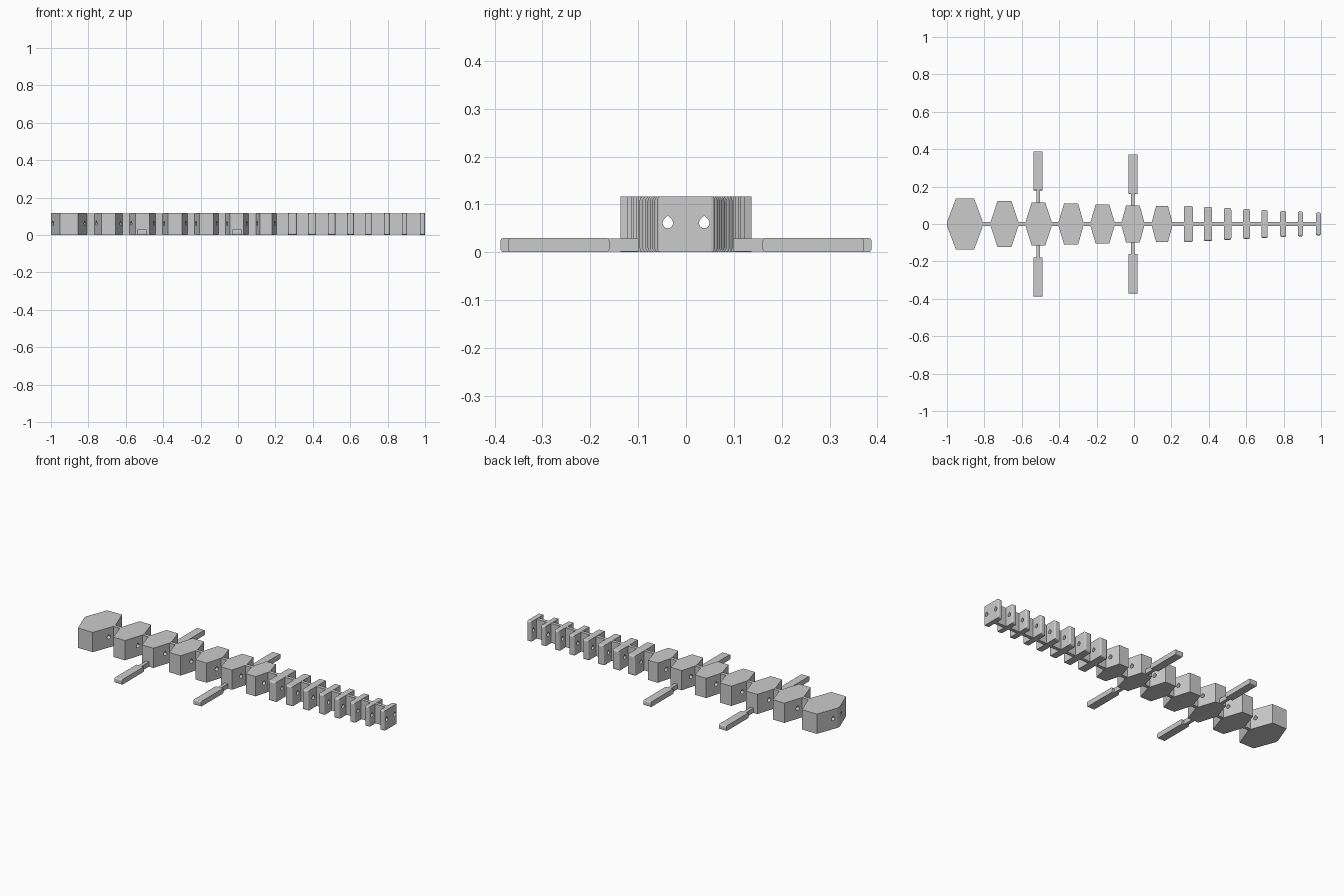
import bpy, bmesh, math
from mathutils import Vector

if "Cube" in bpy.data.objects:
    bpy.data.objects.remove(bpy.data.objects["Cube"])

HEIGHT = 0.117
SPINE_HALF = 0.01

grey = bpy.data.materials.new("light_grey")
grey.use_nodes = True
colour = (0.6, 0.6, 0.6, 1)
grey.diffuse_color = colour
grey.node_tree.nodes["Principled BSDF"].inputs["Base Color"].default_value = colour


def finish(name, bm):
    bmesh.ops.recalc_face_normals(bm, faces=bm.faces)
    mesh = bpy.data.meshes.new(name)
    bm.to_mesh(mesh)
    bm.free()
    mesh.materials.append(grey)
    obj = bpy.data.objects.new(name, mesh)
    bpy.context.collection.objects.link(obj)
    return obj


def extrude(bm, points, direction):
    """Prism from a closed outline."""
    face = bm.faces.new([bm.verts.new(p) for p in points])
    new = bmesh.ops.extrude_face_region(bm, geom=[face], use_keep_orig=True)
    verts = [g for g in new["geom"] if isinstance(g, bmesh.types.BMVert)]
    bmesh.ops.translate(bm, verts=verts, vec=Vector(direction))


def box(name, x, y, z, round_axes="", radius=0.0):
    """Box from ranges; edges along the given axes are rounded."""
    bm = bmesh.new()
    corners = [(x[0], y[0]), (x[1], y[0]), (x[1], y[1]), (x[0], y[1])]
    extrude(bm, [(a, b, z[0]) for a, b in corners], (0, 0, z[1] - z[0]))
    chosen = []
    for e in bm.edges:
        d = e.verts[0].co - e.verts[1].co
        if "xyz"[max(range(3), key=lambda i: abs(d[i]))] in round_axes:
            chosen.append(e)
    if chosen:
        bmesh.ops.bevel(bm, geom=chosen, offset=radius, segments=3,
                        profile=0.5, affect='EDGES')
    return finish(name, bm)


# Two teardrop channels that run the length of the body
bm = bmesh.new()
for side in (-1, 1):
    outline = []
    for i in range(13):
        a = math.radians(140 + 260 * i / 12)
        outline.append((-1.1, side * 0.038 + 0.011 * math.cos(a),
                        0.061 + 0.011 * math.sin(a)))
    outline.append((-1.1, side * 0.038, 0.077))
    extrude(bm, outline, (2.2, 0, 0))
cutter = finish("channel_cutter", bm)
cutter.hide_render = True
cutter.display_type = 'WIRE'
cutter.hide_set(True)


def drill(obj):
    mod = obj.modifiers.new("channels", 'BOOLEAN')
    mod.operation = 'DIFFERENCE'
    mod.solver = 'EXACT'
    mod.object = cutter


# Body segments: x start, flat start, flat end, x end, half width
body = [
    (-1.0, -0.952, -0.855, -0.808, 0.137),
    (-0.767, -0.73, -0.655, -0.618, 0.123),
    (-0.58, -0.547, -0.474, -0.44, 0.115),
    (-0.404, -0.374, -0.299, -0.27, 0.11),
    (-0.233, -0.205, -0.132, -0.104, 0.105),
    (-0.067, -0.042, 0.03, 0.055, 0.1),
    (0.095, 0.118, 0.182, 0.205, 0.095),
]
for n, (x0, f0, f1, x1, w) in enumerate(body, 1):
    s = SPINE_HALF
    bm = bmesh.new()
    outline = [(x0, -s), (f0, -w), (f1, -w), (x1, -s),
               (x1, s), (f1, w), (f0, w), (x0, s)]
    extrude(bm, [(x, y, 0) for x, y in outline], (0, 0, HEIGHT))
    drill(finish(f"body_segment_{n}", bm))

# Tail plates: centre x, thickness, half width
tail = [(0.291, 0.048, 0.097), (0.396, 0.044, 0.091), (0.5, 0.04, 0.085),
        (0.602, 0.037, 0.08), (0.698, 0.034, 0.075), (0.797, 0.032, 0.07),
        (0.89, 0.029, 0.066), (0.986, 0.028, 0.061)]
for n, (x, t, w) in enumerate(tail, 1):
    drill(box(f"tail_plate_{n}", (x - t / 2, x + t / 2), (-w, w),
              (0, HEIGHT), "xz", 0.009))

# Thin flexible wall joining every segment
box("spine", (-0.99, 0.99), (-SPINE_HALF, SPINE_HALF), (0.002, HEIGHT - 0.001))

# Legs: centre x, inner y, outer y
for name, x, inner, outer in (("front", -0.512, 0.18, 0.388),
                              ("back", -0.006, 0.16, 0.372)):
    for label, side in (("left", 1), ("right", -1)):
        ys = sorted((side * inner, side * outer))
        box(f"{name}_{label}_leg", (x - 0.024, x + 0.024), ys,
            (0, 0.03), "x", 0.007)
        ys = sorted((side * 0.08, side * (inner + 0.01)))
        box(f"{name}_{label}_leg_hinge", (x - 0.01, x + 0.01), ys, (0.001, 0.029))
